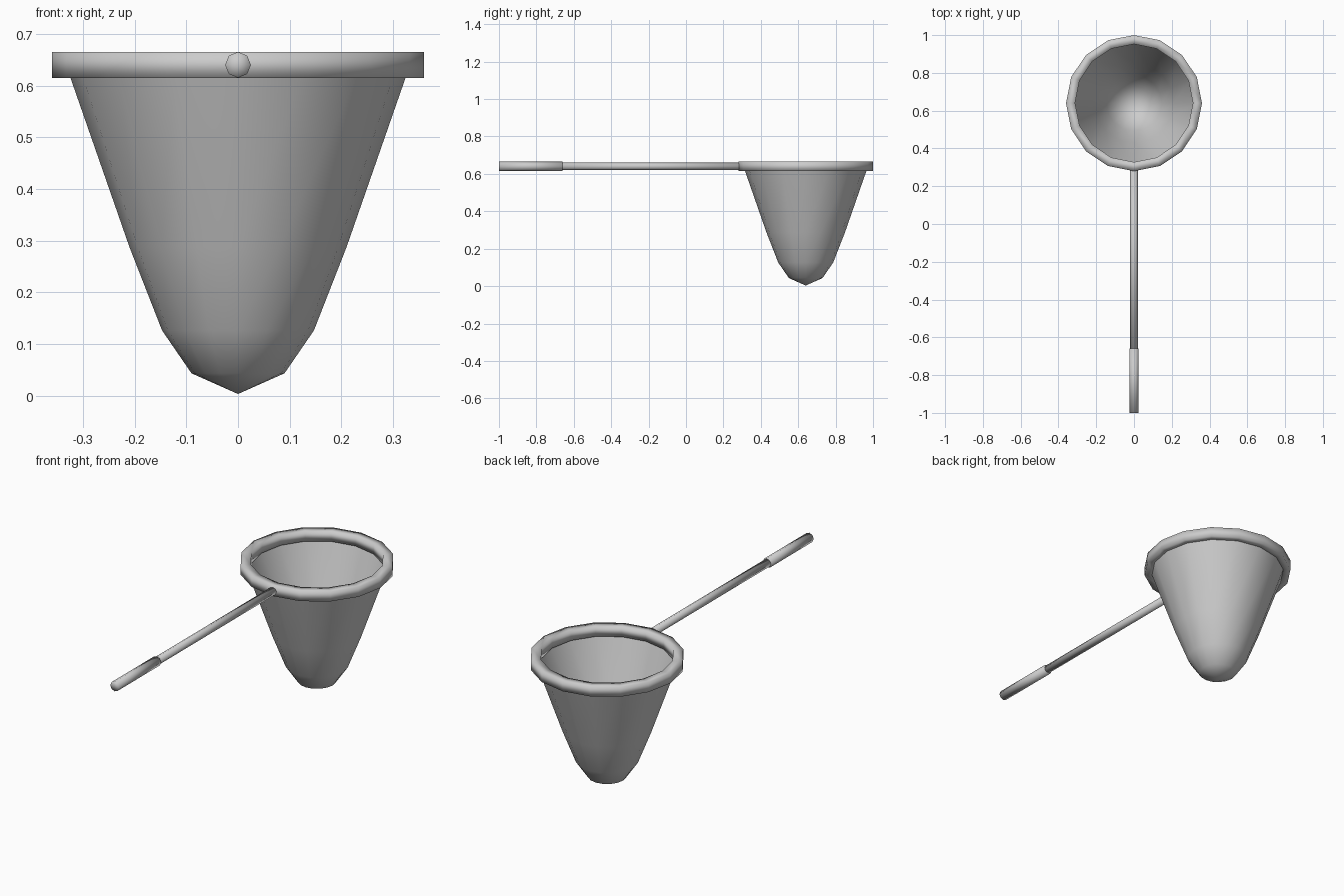
import bpy, bmesh
from math import pi, sin, cos
from mathutils import Matrix

if "Cube" in bpy.data.objects:
    bpy.data.objects.remove(bpy.data.objects["Cube"])


def lathe(name, profile, sides, matrix, closed=False):
    """Revolve (radius, height) points around local z; radius 0 makes a pole."""
    bm = bmesh.new()
    rings = []
    for r, h in profile:
        if r == 0:
            rings.append([bm.verts.new((0, 0, h))] * sides)
        else:
            rings.append([bm.verts.new((r * cos(2 * pi * i / sides),
                                        r * sin(2 * pi * i / sides), h))
                          for i in range(sides)])
    pairs = list(zip(rings, rings[1:]))
    if closed:
        pairs.append((rings[-1], rings[0]))
    for a, b in pairs:
        for i in range(sides):
            j = (i + 1) % sides
            bm.faces.new(dict.fromkeys((a[i], a[j], b[j], b[i])))
    bmesh.ops.recalc_face_normals(bm, faces=bm.faces)
    for f in bm.faces:
        f.smooth = True
    mesh = bpy.data.meshes.new(name)
    bm.to_mesh(mesh)
    bm.free()
    obj = bpy.data.objects.new(name, mesh)
    obj.matrix_world = matrix
    bpy.context.collection.objects.link(obj)
    return obj


HOOP_Y, HOOP_Z = 0.64, 0.64
at_hoop = Matrix.Translation((0, HOOP_Y, 0))
# Local z points along +y for the handle parts
along_y = Matrix.Translation((0, 0, HOOP_Z)) @ Matrix.Rotation(-pi / 2, 4, 'X')

# Hoop: square section, softly shaded
lathe("hoop", [(0.36, 0.615), (0.36, 0.665), (0.312, 0.665), (0.312, 0.615)],
      16, at_hoop, closed=True)

# Net bag: open at the top, tucked into the hoop
lathe("net", [(0, 0.003), (0.09, 0.043), (0.147, 0.126), (0.21, 0.287),
              (0.325, 0.617)], 16, at_hoop)

# Handle rod and thicker grip
lathe("handle_rod", [(0, -0.67), (0.02, -0.67), (0.02, 0.30), (0, 0.30)], 8, along_y)
lathe("handle_grip", [(0, -1.0), (0.025, -1.0), (0.025, -0.66), (0, -0.66)], 8, along_y)
